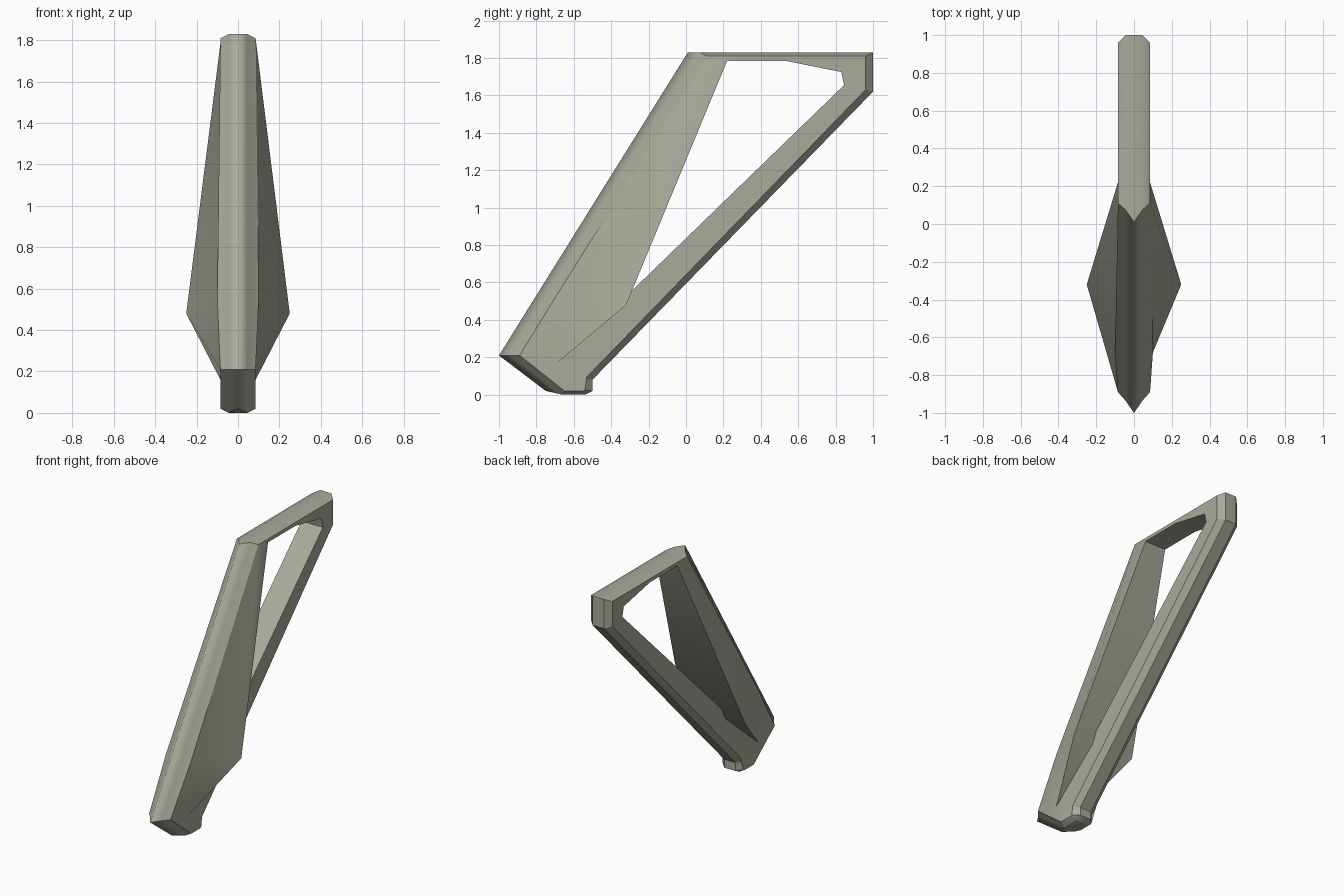
import bpy, bmesh, math

if "Cube" in bpy.data.objects:
    bpy.data.objects.remove(bpy.data.objects["Cube"])

# Side profiles (y, z), going round the frame: front foot, front middle, front top,
# top middle, top back, back low, heel top, heel, heel underside, front underside
centre = [(-1, .21), (-.788, .55), (.01, 1.83), (.53, 1.83), (1, 1.83),
          (1, 1.62), (-.5, .08), (-.5, .02), (-.54, 0), (-.75, .02)]
bevel = [(-.935, .21), (-.725, .55), (.075, 1.83), (.53, 1.83), (1, 1.83),
         (1, 1.62), (-.5, .08), (-.5, .02), (-.54, 0), (-.67, .002)]
side = [(-.89, .21), (-.68, .55), (.11, 1.81), (.53, 1.81), (.96, 1.81),
        (.96, 1.63), (-.54, .085), (-.54, .025), (-.55, .02), (-.65, .02)]
hole = [(-.7, .16), (-.32, .48), (.22, 1.785), (.53, 1.785), (.83, 1.725),
        (.845, 1.655), (-.29, .555), (-.5, .353), (-.6, .256), (-.7, .16)]


def ring(bm, profile, x, special=None):
    """One loop of vertices; special is the half width at the fin (index 1)."""
    sign = 1 if x > 0 else -1
    return [bm.verts.new((sign * special if special and i == 1 else x, y, z))
            for i, (y, z) in enumerate(profile)]


# Frame: rings swept across the width and closed through the opening,
# with the opening's front edge pulled out into the two side fins
bm = bmesh.new()
rings = [ring(bm, hole, .085, .25), ring(bm, side, .085, .1), ring(bm, bevel, .045),
         ring(bm, centre, 0),
         ring(bm, bevel, -.045), ring(bm, side, -.085, .1), ring(bm, hole, -.085, .25)]
n = len(centre)
for k, a in enumerate(rings):
    b = rings[(k + 1) % len(rings)]
    for i in range(n):
        j = (i + 1) % n
        bm.faces.new((a[i], a[j], b[j], b[i]))
bmesh.ops.remove_doubles(bm, verts=bm.verts[:], dist=.0005)
bmesh.ops.recalc_face_normals(bm, faces=bm.faces[:])
mesh = bpy.data.meshes.new("finned_frame")
bm.to_mesh(mesh)
bm.free()
frame = bpy.data.objects.new("finned_frame", mesh)
bpy.context.collection.objects.link(frame)

# Olive grey finish
mat = bpy.data.materials.new("olive_grey")
mat.diffuse_color = (.4, .4, .325, 1)
mat.use_nodes = True
mat.node_tree.nodes["Principled BSDF"].inputs["Base Color"].default_value = mat.diffuse_color
mesh.materials.append(mat)

# Smooth shading with sharp creases, except along the rounded front nose
bpy.context.view_layer.objects.active = frame
frame.select_set(True)
bpy.ops.object.shade_smooth_by_angle(angle=math.radians(30))
for e in mesh.edges:
    p, q = (mesh.vertices[v].co for v in e.vertices)
    slanted = abs(p.z - q.z) > .12 and abs(p.x - q.x) < .01
    if slanted and max(abs(p.x), abs(q.x)) < .05 and max(p.y, q.y) < .2:
        e.use_edge_sharp = False
